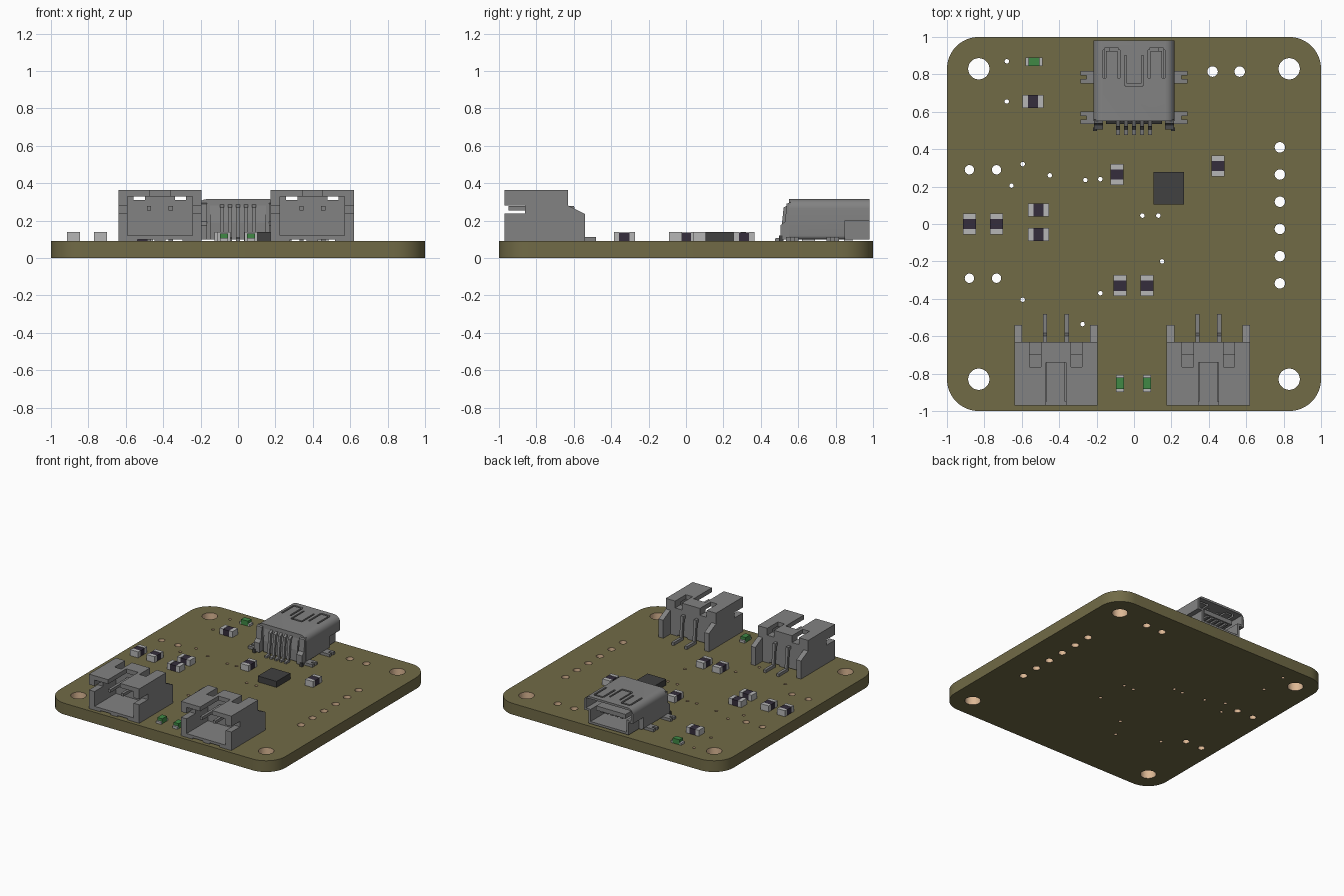
import bpy, bmesh, math
from mathutils import Vector

if "Cube" in bpy.data.objects:
    bpy.data.objects.remove(bpy.data.objects["Cube"])


def material(name, r, g, b):
    m = bpy.data.materials.new(name)
    m.diffuse_color = (r, g, b, 1)
    m.use_nodes = True
    m.node_tree.nodes["Principled BSDF"].inputs["Base Color"].default_value = m.diffuse_color
    return m


OLIVE = material("olive board", 0.165, 0.145, 0.062)
COPPER = material("copper plating", 0.72, 0.48, 0.30)
GREY = material("mid grey", 0.225, 0.225, 0.225)
SILVER = material("silver", 0.47, 0.47, 0.47)
DARK = material("dark violet", 0.035, 0.027, 0.045)
CHIP = material("charcoal", 0.052, 0.052, 0.052)
GREEN = material("green", 0.05, 0.25, 0.06)
T = 0.09  # board thickness


def finish(name, bm, mats):
    bmesh.ops.recalc_face_normals(bm, faces=bm.faces)
    me = bpy.data.meshes.new(name)
    bm.to_mesh(me)
    bm.free()
    for m in mats:
        me.materials.append(m)
    ob = bpy.data.objects.new(name, me)
    bpy.context.collection.objects.link(ob)
    return ob


def prism(name, pts, axis, a, b, mat):
    """Extrude a profile along x (points are y,z) or along y (points are x,z)."""
    bm = bmesh.new()
    place = (lambda p, q: (q, p[0], p[1])) if axis == 'X' else (lambda p, q: (p[0], q, p[1]))
    f = bm.faces.new([bm.verts.new(place(p, a)) for p in pts])
    g = bmesh.ops.extrude_face_region(bm, geom=[f])
    d = Vector(place((0, 0), b - a))
    bmesh.ops.translate(bm, vec=d, verts=[v for v in g['geom'] if isinstance(v, bmesh.types.BMVert)])
    return finish(name, bm, [mat])


def box(name, x0, x1, y0, y1, z0, z1, mat=GREY):
    return prism(name, [(y0, z0), (y1, z0), (y1, z1), (y0, z1)], 'X', x0, x1, mat)


def cut(ob, boxes):
    """Subtract a list of boxes and bake the result."""
    helpers = []
    for c in boxes:
        h = box("cutter", *c)
        h.hide_render = True
        m = ob.modifiers.new("cut", 'BOOLEAN')
        m.object, m.operation, m.solver = h, 'DIFFERENCE', 'EXACT'
        helpers.append(h)
    bpy.context.view_layer.update()
    me = bpy.data.meshes.new_from_object(ob.evaluated_get(bpy.context.evaluated_depsgraph_get()))
    ob.modifiers.clear()
    ob.data = me
    for h in helpers:
        bpy.data.objects.remove(h)


def smooth(ob, deg=35):
    bpy.ops.object.select_all(action='DESELECT')
    ob.select_set(True)
    bpy.context.view_layer.objects.active = ob
    bpy.ops.object.shade_smooth_by_angle(angle=math.radians(deg))


# Circuit board with plated holes
holes = [(sx * 0.83, sy * 0.83, 0.057) for sx in (-1, 1) for sy in (-1, 1)]
holes += [(0.78, 0.41 - 0.1455 * i, 0.028) for i in range(6)]
holes += [(x, 0.815, 0.028) for x in (0.42, 0.565)]
holes += [(x, y, 0.025) for x in (-0.88, -0.735) for y in (-0.29, 0.29)]
holes += [(x, y, 0.012) for x, y in [
    (-0.68, 0.87), (-0.68, 0.655), (-0.595, 0.32), (-0.655, 0.205), (-0.45, 0.26),
    (-0.26, 0.235), (-0.18, 0.24), (0.045, 0.045), (0.13, 0.045), (0.15, -0.2),
    (-0.18, -0.37), (-0.595, -0.405), (-0.275, -0.535)]]
bm = bmesh.new()


def loop(pts):
    vs = [bm.verts.new((x, y, 0)) for x, y in pts]
    return [bm.edges.new((vs[i], vs[(i + 1) % len(vs)])) for i in range(len(vs))]


R = 0.17
outline = []
for k, (sx, sy) in enumerate([(1, 1), (-1, 1), (-1, -1), (1, -1)]):
    for i in range(11):
        a = math.pi / 2 * (k + i / 10)
        outline.append((sx * (1 - R) + R * math.cos(a), sy * (1 - R) + R * math.sin(a)))
edges = loop(outline)
for x, y, r in holes:
    n = 28 if r > 0.02 else 14
    edges += loop([(x + r * math.cos(2 * math.pi * i / n), y + r * math.sin(2 * math.pi * i / n)) for i in range(n)])
bmesh.ops.triangle_fill(bm, use_beauty=True, use_dissolve=False, edges=edges, normal=(0, 0, 1))
g = bmesh.ops.extrude_face_region(bm, geom=bm.faces[:], use_keep_orig=True)
bmesh.ops.translate(bm, vec=(0, 0, T), verts=[v for v in g['geom'] if isinstance(v, bmesh.types.BMVert)])
bm.normal_update()
for f in bm.faces:
    c = f.calc_center_median()
    if abs(f.normal.z) < 0.5 and any(math.hypot(c.x - x, c.y - y) < r + 0.005 for x, y, r in holes):
        f.material_index = 1
smooth(finish("circuit_board", bm, [OLIVE, COPPER]))


# Small two-ended parts: body plus end caps, along x or y
def component(name, cx, cy, along_x, half, width, body, h, mat, cap_h):
    def piece(n, a, b, w, z, m):
        if along_x:
            box(n, cx + a, cx + b, cy - w, cy + w, T, T + z, m)
        else:
            box(n, cx - w, cx + w, cy + a, cy + b, T, T + z, m)
    piece(name + "_body", -body, body, width, h, mat)
    piece(name + "_cap", -half, -body, width, cap_h, SILVER)
    piece(name + "_cap", body, half, width, cap_h, SILVER)


for x, y, ax in [(-0.54, 0.655, 1), (-0.51, 0.075, 1), (-0.51, -0.057, 1), (-0.88, 0, 0), (-0.735, 0, 0),
                 (-0.09, 0.265, 0), (0.45, 0.31, 0), (-0.075, -0.33, 0), (0.07, -0.33, 0)]:
    component("resistor", x, y, ax, 0.056, 0.035, 0.027, 0.046, DARK, 0.048)
for x, y, ax in [(-0.535, 0.868, 1), (-0.075, -0.852, 0), (0.07, -0.852, 0)]:
    component("indicator", x, y, ax, 0.045, 0.022, 0.03, 0.04, GREEN, 0.018)

# Main chip
box("chip", 0.103, 0.268, 0.105, 0.278, T, 0.138, CHIP)

# Two horizontal wire sockets
for cx in (-0.4175, 0.3975):
    body = prism("socket_housing", [(-0.97, T), (-0.97, 0.365), (-0.63, 0.365), (-0.63, 0.28),
                                    (-0.54, 0.235), (-0.54, T)], 'X', cx - 0.2225, cx + 0.2225, GREY)
    cuts = [(cx - 0.182, cx + 0.182, -0.63, -0.5, 0.05, 0.4),       # gap between rear wings
            (cx - 0.173, cx + 0.173, -1.0, -0.70, 0.12, 0.33),      # plug cavity
            (cx - 0.053, cx + 0.053, -1.0, -0.74, 0.30, 0.4),       # top key slot
            (cx - 0.3, cx + 0.3, -1.0, -0.86, 0.238, 0.282)]        # side slots
    for s in (-1, 1):
        cuts.append((cx + s * 0.11 - 0.03, cx + s * 0.11 + 0.03, -0.765, -0.6, 0.31, 0.4))  # rear notch
        cuts.append((cx + s * 0.075 - 0.045, cx + s * 0.075 + 0.045, -1.0, -0.6, 0.05, 0.1))  # clearance
    cut(body, cuts)
    for s in (-1, 1):
        x = cx + s * 0.058
        box("socket_contact", x - 0.011, x + 0.011, -0.95, -0.70, 0.255, 0.278)
        prism("socket_lead", [(-0.632, 0.278), (-0.632, 0.255), (-0.615, 0.25), (-0.60, T), (-0.48, T),
                              (-0.48, 0.113), (-0.582, 0.113), (-0.598, 0.278)], 'X', x - 0.011, x + 0.011, GREY)

# Data port shell, open at the back
prof = []
for sx, sz, r, k in [(1, 0.315, 0.05, 0), (-1, 0.315, 0.05, 1), (-1, 0.1, 0.02, 2), (1, 0.1, 0.02, 3)]:
    zc = sz - r if k < 2 else sz + r
    for i in range(7):
        a = math.pi / 2 * (k + i / 6)
        prof.append((sx * (0.217 - r) + r * math.cos(a), zc + r * math.sin(a)))
shell = prism("port_shell", prof, 'Y', 0.55, 0.98, GREY)
cuts = [(-0.2, 0.2, 0.66, 1.0, 0.215, 0.298), (-0.158, 0.158, 0.66, 1.0, 0.118, 0.25)]
for s in (-1, 1):
    cuts.append((min(s * 0.178, s * 0.3), max(s * 0.178, s * 0.3), 0.85, 1.0, 0.05, 0.2))  # lower side indent
    for o in (-0.038, 0.038):                                                             # spring slits
        cuts.append((s * 0.12 + o - 0.007, s * 0.12 + o + 0.007, 0.78, 0.93, 0.28, 0.35))
    cuts.append((s * 0.12 - 0.038, s * 0.12 + 0.038, 0.925, 0.94, 0.28, 0.35))
    cuts.append((s * 0.045 - 0.006, s * 0.045 + 0.006, 0.74, 0.9, 0.28, 0.35))            # centre tongue slit
cuts.append((-0.045, 0.045, 0.735, 0.75, 0.28, 0.35))
cut(shell, cuts)
smooth(shell)

# Port tongue, rear insulator, contacts and leads
box("port_tongue", -0.13, 0.13, 0.65, 0.95, 0.205, 0.24)
prism("port_insulator", [(0.535, 0.1), (0.535, 0.19), (0.55, 0.28), (0.56, 0.28), (0.56, 0.1)], 'X', -0.15, 0.15, GREY)
for s in (-1, 1):
    prism("port_rear_cheek", [(0.505, 0.1), (0.505, 0.175), (0.53, 0.195), (0.538, 0.29), (0.56, 0.3), (0.56, 0.1)],
          'X', s * 0.165, s * 0.213, GREY)
    box("port_peg", s * 0.208 - 0.01, s * 0.208 + 0.01, 0.497, 0.515, T, 0.12, CHIP)
for i in range(-2, 3):
    x = i * 0.043
    box("port_contact", x - 0.011, x + 0.011, 0.66, 0.94, 0.192, 0.206)
    prism("port_lead", [(0.475, T), (0.475, 0.105), (0.505, 0.11), (0.522, 0.27), (0.55, 0.285),
                        (0.55, 0.265), (0.538, 0.255), (0.52, T)], 'X', x - 0.01, x + 0.01, GREY)

# Forked solder tabs
for s in (-1, 1):
    for y in (0.785, 0.568):
        box("port_tab", s * 0.2, s * 0.255, y - 0.033, y + 0.033, T, 0.112)
        for o in (-0.021, 0.021):
            box("port_tab_prong", s * 0.255, s * 0.285, y + o - 0.012, y + o + 0.012, T, 0.112)
